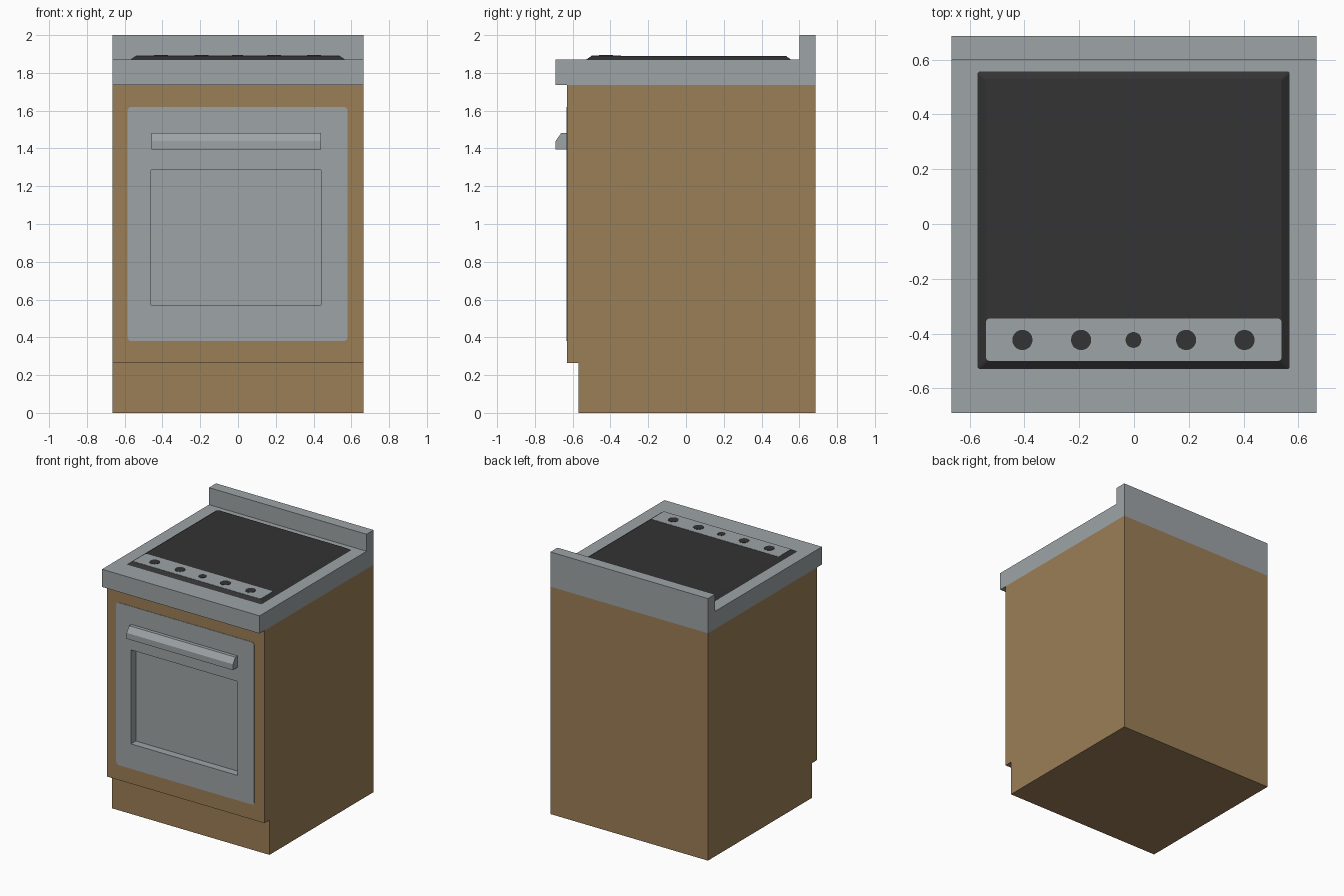
import bpy, bmesh, math
from mathutils import Vector

cube = bpy.data.objects.get("Cube")
if cube:
    bpy.data.objects.remove(cube, do_unlink=True)


def material(name, rgb):
    m = bpy.data.materials.new(name)
    m.use_nodes = True
    m.diffuse_color = (*rgb, 1)
    m.node_tree.nodes["Principled BSDF"].inputs["Base Color"].default_value = (*rgb, 1)
    return m


wood = material("brown wood", (0.33, 0.21, 0.095))
steel = material("grey steel", (0.34, 0.37, 0.38))
black = material("black glass", (0.033, 0.033, 0.033))


def prism(name, mat, points, start, end):
    """Extrude a closed outline of 3D points, lying at start, by the vector end - start."""
    bm = bmesh.new()
    face = bm.faces.new([bm.verts.new(p) for p in points])
    new = bmesh.ops.extrude_face_region(bm, geom=[face])["geom"]
    bmesh.ops.translate(bm, vec=Vector(end) - Vector(start),
                        verts=[v for v in new if isinstance(v, bmesh.types.BMVert)])
    bmesh.ops.recalc_face_normals(bm, faces=bm.faces)
    mesh = bpy.data.meshes.new(name)
    bm.to_mesh(mesh)
    bm.free()
    mesh.materials.append(mat)
    obj = bpy.data.objects.new(name, mesh)
    bpy.context.collection.objects.link(obj)
    return obj


def side_profile(name, mat, yz, x0, x1):
    return prism(name, mat, [(x0, y, z) for y, z in yz], (x0, 0, 0), (x1, 0, 0))


def rounded_rect(a0, a1, b0, b1, r, steps=3):
    corners = [(a1 - r, b1 - r), (a0 + r, b1 - r), (a0 + r, b0 + r), (a1 - r, b0 + r)]
    return [(ca + r * math.cos(t), cb + r * math.sin(t))
            for i, (ca, cb) in enumerate(corners)
            for t in [math.pi / 2 * (i + k / steps) for k in range(steps + 1)]]


def cut(obj, cutter):
    mod = obj.modifiers.new("window cut", "BOOLEAN")
    mod.object = cutter
    mod.solver = "EXACT"
    mod.material_mode = "TRANSFER"
    bpy.context.view_layer.objects.active = obj
    bpy.ops.object.modifier_apply(modifier=mod.name)


W, BACK, FRONT, LIP = 0.665, 0.685, -0.63, -0.69

# Cabinet with toe kick, and worktop with upstand
cabinet = side_profile("cabinet", wood, [
    (-0.57, 0), (BACK, 0), (BACK, 1.735), (FRONT, 1.735), (FRONT, 0.265), (-0.57, 0.265)], -W, W)
side_profile("worktop", steel, [
    (LIP, 1.735), (BACK, 1.735), (BACK, 2), (0.60, 2), (0.60, 1.87), (LIP, 1.87)], -W, W)

# Oven door panel with recessed window
door = prism("oven_door", steel,
             [(x, FRONT, z) for x, z in rounded_rect(-0.585, 0.58, 0.38, 1.62, 0.02)],
             (0, 0, 0), (0, -0.003, 0))
cutter = side_profile("window_cutter", steel, [
    (-0.75, 0.57), (-0.575, 0.57), (-0.575, 1.287), (-0.75, 1.287)], -0.46, 0.44)
for part in (cabinet, door):
    cut(part, cutter)
bpy.data.objects.remove(cutter, do_unlink=True)

# Door handle with chamfered top
side_profile("door_handle", steel, [
    (FRONT, 1.395), (LIP, 1.395), (LIP, 1.44), (-0.66, 1.483), (FRONT, 1.483)], -0.457, 0.44)

# Glass hob with sloping edges
hob = prism("hob", black, [(x, y, 1.868) for x, y in rounded_rect(-0.573, 0.571, -0.532, 0.56, 0.006, 1)],
            (0, 0, 1.868), (0, 0, 1.89))
for v in hob.data.vertices:
    if v.co.z > 1.88:
        v.co.x -= math.copysign(0.033, v.co.x)
        v.co.y -= math.copysign(0.032, v.co.y)

# Control strip and its five dials
prism("control_strip", steel,
      [(x, y, 1.889) for x, y in rounded_rect(-0.54, 0.538, -0.499, -0.345, 0.012)],
      (0, 0, 0), (0, 0, 0.003))
for i, x in enumerate((-0.407, -0.193, -0.002, 0.19, 0.403)):
    r = 0.029 if i == 2 else 0.037
    ring = [math.tau * k / 20 for k in range(20)]
    prism(f"dial_{i + 1}", black,
          [(x + r * math.cos(t), -0.423 + r * math.sin(t), 1.891) for t in ring],
          (0, 0, 0), (0, 0, 0.003))
